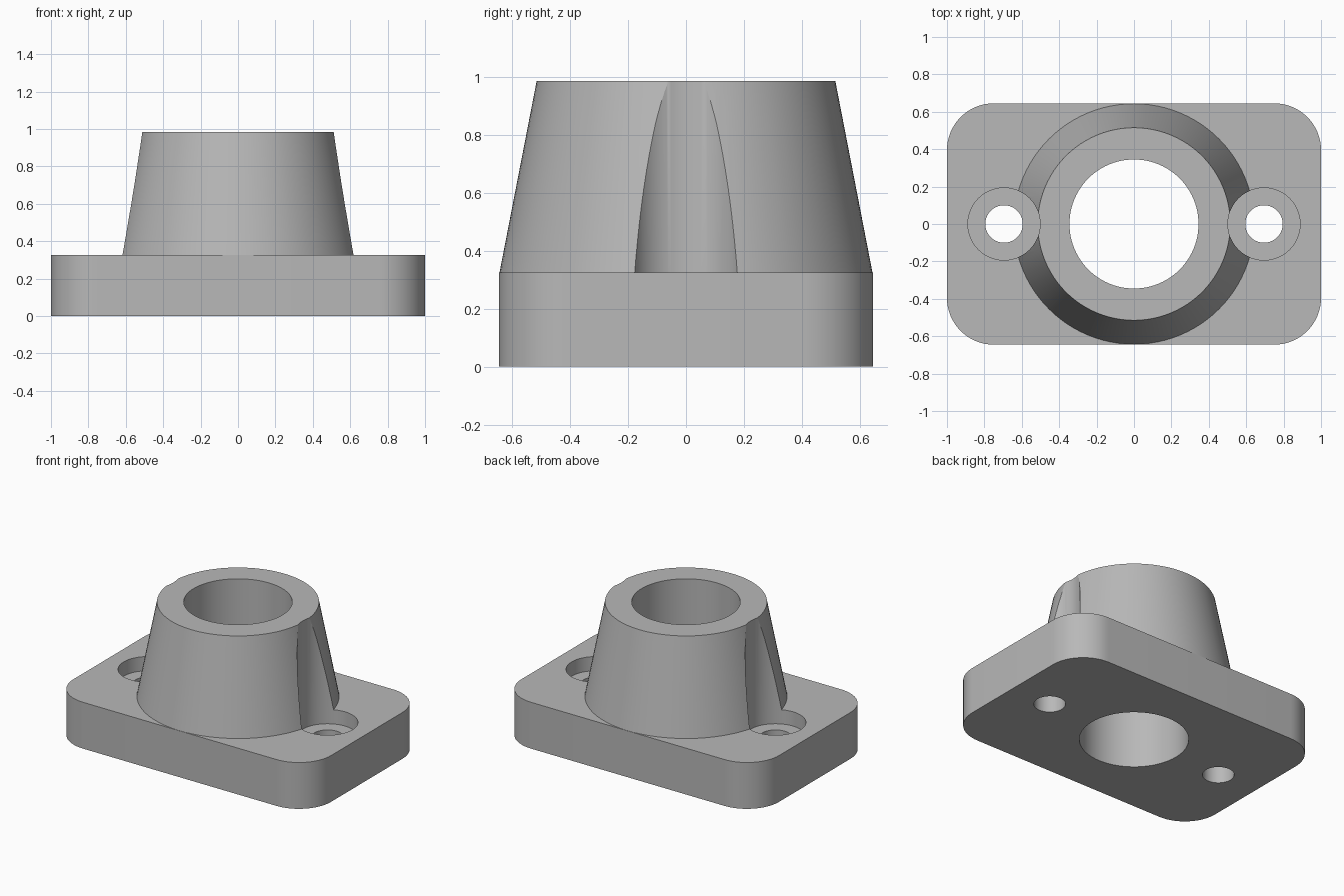
import bpy, bmesh, math
from mathutils import Vector

if "Cube" in bpy.data.objects:
    bpy.data.objects.remove(bpy.data.objects["Cube"], do_unlink=True)

HALF_X, HALF_Y, BASE_TOP, CORNER = 1.0, 0.645, 0.325, 0.25
TOP, BOLT_X, SEAT_Z = 0.985, 0.695, 0.225

grey = bpy.data.materials.new("light grey")
grey.use_nodes = True
colour = (0.48, 0.48, 0.48, 1)
grey.diffuse_color = colour
grey.node_tree.nodes["Principled BSDF"].inputs["Base Color"].default_value = colour


def loft(name, rings):
    """Closed solid through rings of equal point count, bottom to top."""
    bm = bmesh.new()
    loops = [[bm.verts.new(p) for p in ring] for ring in rings]
    n = len(loops[0])
    for low, high in zip(loops, loops[1:]):
        for i in range(n):
            j = (i + 1) % n
            bm.faces.new((low[i], low[j], high[j], high[i]))
    bm.faces.new(loops[0][::-1])
    bm.faces.new(loops[-1])
    mesh = bpy.data.meshes.new(name)
    bm.to_mesh(mesh)
    bm.free()
    obj = bpy.data.objects.new(name, mesh)
    bpy.context.collection.objects.link(obj)
    mesh.materials.append(grey)
    return obj


def circle(r, z, x=0.0, n=96):
    return [Vector((x + r * math.cos(2 * math.pi * i / n),
                    r * math.sin(2 * math.pi * i / n), z)) for i in range(n)]


def rounded_rect(z, steps=16):
    points = []
    for k, (sx, sy) in enumerate([(1, 1), (-1, 1), (-1, -1), (1, -1)]):
        for i in range(steps + 1):
            a = (k + i / steps) * math.pi / 2
            points.append(Vector((sx * (HALF_X - CORNER) + CORNER * math.cos(a),
                                  sy * (HALF_Y - CORNER) + CORNER * math.sin(a), z)))
    return points


def combine(target, other, operation):
    mod = target.modifiers.new(operation.lower(), "BOOLEAN")
    mod.operation, mod.object, mod.solver = operation, other, "EXACT"
    bpy.context.view_layer.objects.active = target
    bpy.ops.object.modifier_apply(modifier=mod.name)
    bpy.data.objects.remove(other, do_unlink=True)


# Rounded base plate with the tapered boss on top
flange = loft("flanged_boss", [rounded_rect(0), rounded_rect(BASE_TOP)])
boss = loft("boss", [circle(0.643, 0.15), circle(0.643, BASE_TOP), circle(0.515, TOP)])
combine(flange, boss, "UNION")

# Central bore
combine(flange, loft("bore", [circle(0.345, -0.1), circle(0.345, 1.2)]), "DIFFERENCE")

# Bolt holes, with counterbores that also scallop the boss
for side in (-1, 1):
    x = side * BOLT_X
    for name, r, low in (("bolt_hole", 0.1, -0.1), ("counterbore", 0.193, SEAT_Z)):
        combine(flange, loft(name, [circle(r, low, x), circle(r, 1.2, x)]), "DIFFERENCE")

# Smooth round walls, crisp rims
bpy.ops.object.select_all(action="DESELECT")
flange.select_set(True)
bpy.context.view_layer.objects.active = flange
bpy.ops.object.shade_smooth_by_angle(angle=math.radians(25))
